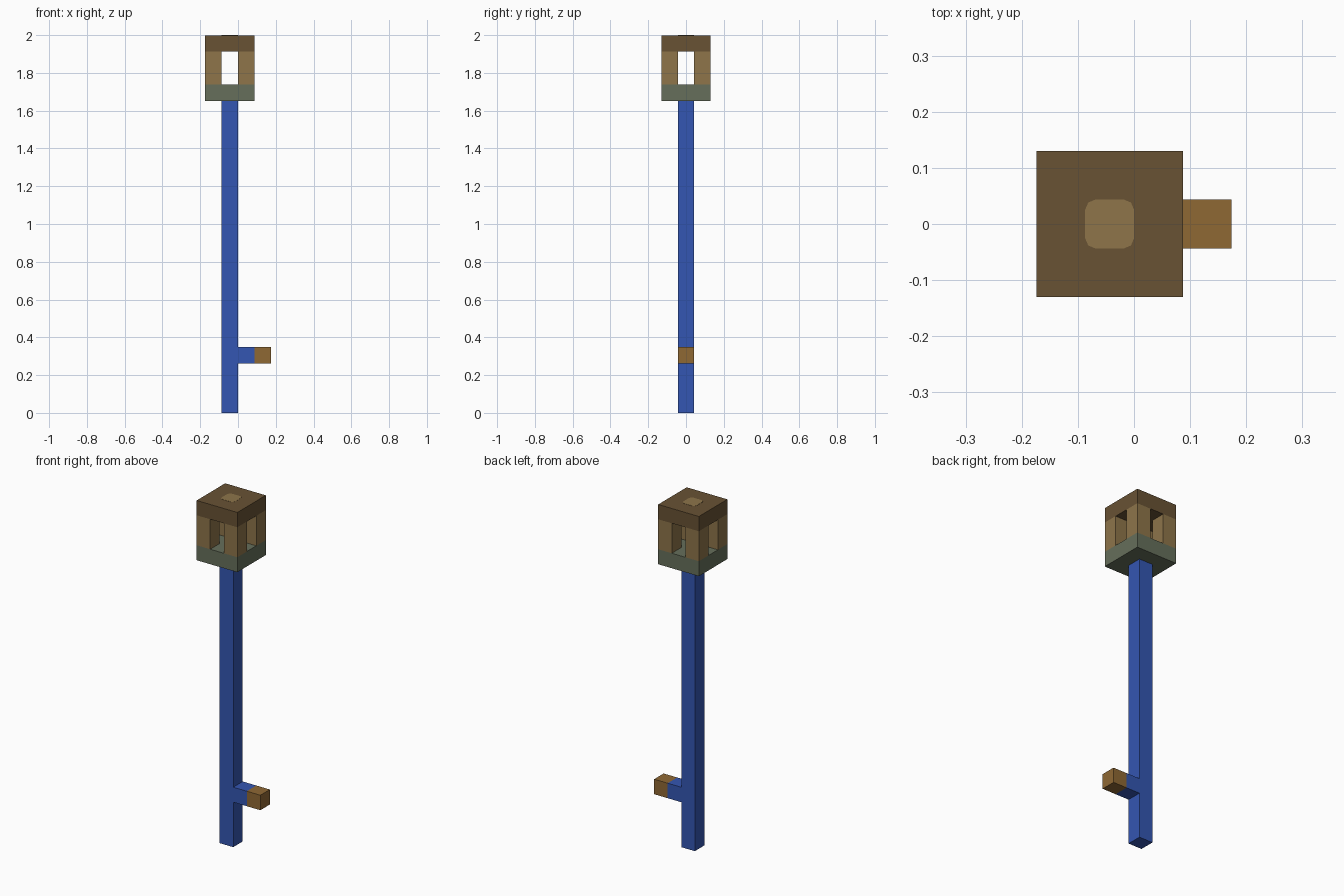
import bpy
import bmesh
from mathutils import Vector

default_cube = bpy.data.objects.get("Cube")
if default_cube:
    bpy.data.objects.remove(default_cube, do_unlink=True)

U = 2 / 23          # one block
PLATE = 0.001       # thickness of the inlay on the cap


def material(name, rgb):
    """Flat material from 0-255 display values."""
    linear = [((c / 255 + 0.055) / 1.055) ** 2.4 for c in rgb] + [1.0]
    mat = bpy.data.materials.new(name)
    mat.use_nodes = True
    mat.diffuse_color = linear
    mat.node_tree.nodes["Principled BSDF"].inputs["Base Color"].default_value = linear
    return mat


blue = material("blue", (52, 86, 178))
ochre = material("ochre", (143, 104, 52))
tan = material("tan", (142, 117, 74))
dark_brown = material("dark_brown", (104, 82, 52))
grey_green = material("grey_green", (102, 111, 91))


def block(name, low, high, mat, open_sides=(), corner_cut=0):
    """Box between two corners; sides hidden by a neighbour can be left open."""
    low, high = Vector(low), Vector(high)
    bm = bmesh.new()
    bmesh.ops.create_cube(bm, size=1)
    for v in bm.verts:
        v.co = (low + high) / 2 + v.co * (high - low)
    bm.normal_update()
    hidden = [f for f in bm.faces
              if any(f.normal.dot(Vector(s)) > 0.9 for s in open_sides)]
    bmesh.ops.delete(bm, geom=hidden, context="FACES")
    if corner_cut:
        upright = [e for e in bm.edges
                   if abs(e.verts[0].co.z - e.verts[1].co.z) > PLATE / 2]
        bmesh.ops.bevel(bm, geom=upright, offset=corner_cut, segments=2,
                        profile=0.5, affect="EDGES", clamp_overlap=True)
    mesh = bpy.data.meshes.new(name)
    bm.to_mesh(mesh)
    bm.free()
    mesh.materials.append(mat)
    obj = bpy.data.objects.new(name, mesh)
    bpy.context.collection.objects.link(obj)
    return obj


UP, DOWN, PLUS_X, MINUS_X = (0, 0, 1), (0, 0, -1), (1, 0, 0), (-1, 0, 0)
H = U / 2

# Long post and side handle
block("post", (-U, -H, 0), (0, H, 19 * U), blue, [UP])
block("handle_arm", (0, -H, 3 * U), (U, H, 4 * U), blue, [PLUS_X, MINUS_X])
block("handle_tip", (U, -H, 3 * U), (2 * U, H, 4 * U), ochre, [MINUS_X])

# Open cage head: base, four corner pillars, cap
block("head_base", (-2 * U, -3 * H, 19 * U), (U, 3 * H, 20 * U), grey_green)
for side, x in (("right", -2 * U), ("left", 0)):
    for end, y in (("front", -3 * H), ("back", H)):
        block(f"pillar_{end}_{side}", (x, y, 20 * U), (x + U, y + U, 22 * U),
              tan, [UP, DOWN])
block("head_cap", (-2 * U, -3 * H, 22 * U), (U, 3 * H, 2 - PLATE), dark_brown)

# Rounded inlay on the cap
block("cap_inlay", (-U, -H, 2 - PLATE), (0, H, 2), tan, [DOWN], corner_cut=0.018)
